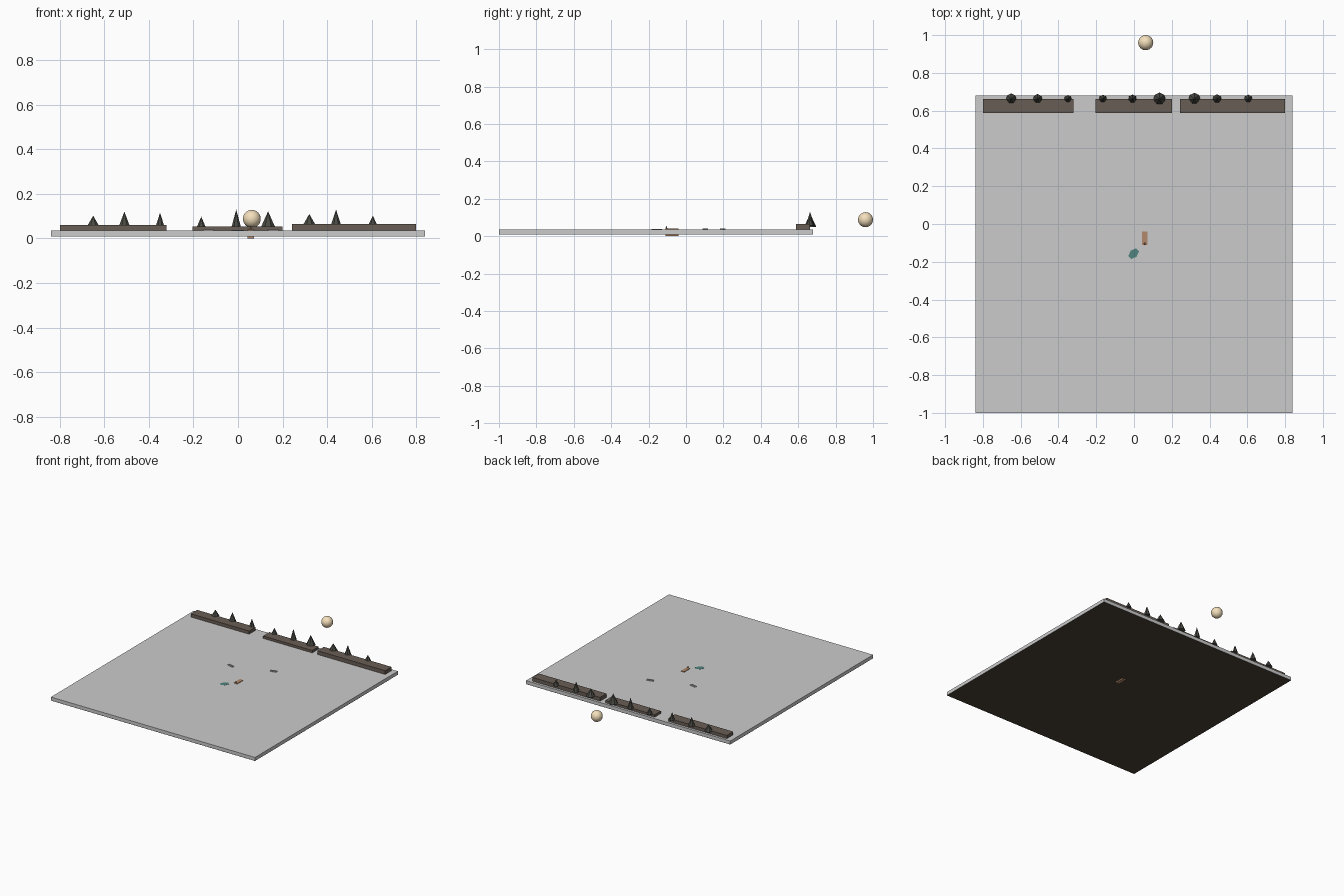
import bpy, bmesh, math
from mathutils import Matrix

cube = bpy.data.objects.get("Cube")
if cube:
    bpy.data.objects.remove(cube, do_unlink=True)

TOP, BOTTOM = 0.036, 0.01
HALF, MID_Y = 0.84, -0.16


def material(name, color):
    m = bpy.data.materials.new(name)
    m.use_nodes = True
    m.diffuse_color = (*color, 1)
    m.node_tree.nodes["Principled BSDF"].inputs["Base Color"].default_value = (*color, 1)
    return m


TEAL = material("teal_water", (0.08, 0.23, 0.21))
BARK = material("dark_bank", (0.14, 0.11, 0.09))
PINE = material("dark_pine", (0.07, 0.07, 0.06))
BED = material("lake_bed", (0.07, 0.05, 0.035))
WOOD = material("boat_wood", (0.45, 0.25, 0.15))
CREAM = material("pale_glow", (0.9, 0.74, 0.5))


def finish(name, bm, mat=None, location=(0, 0, 0), turn=0):
    mesh = bpy.data.meshes.new(name)
    bm.to_mesh(mesh)
    bm.free()
    ob = bpy.data.objects.new(name, mesh)
    ob.location = location
    ob.rotation_euler.z = turn
    bpy.context.collection.objects.link(ob)
    if mat:
        mesh.materials.append(mat)
    return ob


def box(name, center, size, mat=None, turn=0):
    bm = bmesh.new()
    bmesh.ops.create_cube(bm, size=1, matrix=Matrix.Diagonal((*size, 1)))
    return finish(name, bm, mat, center, turn)


def cone(name, base, radius, height, mat, sides=7, tip=0):
    bm = bmesh.new()
    bmesh.ops.create_cone(bm, cap_ends=True, segments=sides, radius1=radius, radius2=tip,
                          depth=height, matrix=Matrix.Translation((0, 0, height / 2)))
    return finish(name, bm, mat, base)


def sheet(name, z, mat, cells, flip=False):
    bm = bmesh.new()
    bmesh.ops.create_grid(bm, x_segments=cells, y_segments=cells, size=HALF)
    if flip:
        bmesh.ops.reverse_faces(bm, faces=bm.faces)
    return finish(name, bm, mat, (0, MID_Y, z))


# Water block, its teal surface and the dark bed
box("water_block", (0, MID_Y, (TOP + BOTTOM) / 2), (2 * HALF, 2 * HALF, TOP - BOTTOM))
sheet("water_surface", TOP - 0.000001, TEAL, 48)
sheet("lake_bed", BOTTOM - 0.0005, BED, 1, flip=True)

# Far banks: start, end and top height
for i, (x0, x1, top) in enumerate([(-0.8, -0.32, 0.06), (-0.205, 0.2, 0.054), (0.243, 0.8, 0.064)]):
    box(f"bank_{i + 1}", ((x0 + x1) / 2, 0.625, (TOP + top) / 2), (x1 - x0, 0.075, top - TOP), BARK)

# Pines along the banks: x, radius, base and tip height
pines = [(-0.65, 0.028, 0.055, 0.102), (-0.51, 0.025, 0.055, 0.12), (-0.35, 0.02, 0.055, 0.115),
         (-0.165, 0.021, 0.05, 0.098), (-0.008, 0.022, 0.05, 0.13), (0.135, 0.033, 0.05, 0.122),
         (0.32, 0.032, 0.055, 0.11), (0.44, 0.024, 0.058, 0.13), (0.605, 0.022, 0.058, 0.102)]
for i, (x, radius, base, tip) in enumerate(pines):
    cone(f"pine_{i + 1}", (x, 0.663, base), radius, tip - base, PINE)

# Low sun or moon behind the banks
bm = bmesh.new()
bmesh.ops.create_uvsphere(bm, u_segments=24, v_segments=16, radius=0.04)
for face in bm.faces:
    face.smooth = True
finish("moon", bm, CREAM, (0.062, 0.96, 0.088))

# Small boat with a prow post
box("boat_hull", (0.057, -0.075, 0.02), (0.028, 0.07, 0.04), WOOD)
cone("boat_prow", (0.057, -0.105, 0.04), 0.006, 0.016, WOOD, sides=4)

# Teal leaf beside the boat
bm = bmesh.new()
bmesh.ops.create_cone(bm, cap_ends=True, segments=6, radius1=0.03, radius2=0.03, depth=0.001,
                      matrix=Matrix.Diagonal((1.1, 0.75, 1, 1)))
finish("floating_leaf", bm, TEAL, (-0.002, -0.157, TOP + 0.0005), math.radians(45))

# Paired ripple strips on the water
for i, (x, y, degrees) in enumerate([(-0.132, 0.103, -14), (0.156, 0.197, 14)]):
    turn = math.radians(degrees)
    for side in (-1, 1):
        offset = side * 0.006
        box(f"ripple_{i + 1}_{'near' if side < 0 else 'far'}",
            (x - offset * math.sin(turn), y + offset * math.cos(turn), TOP + 0.002),
            (0.048, 0.005, 0.005), None, turn)
